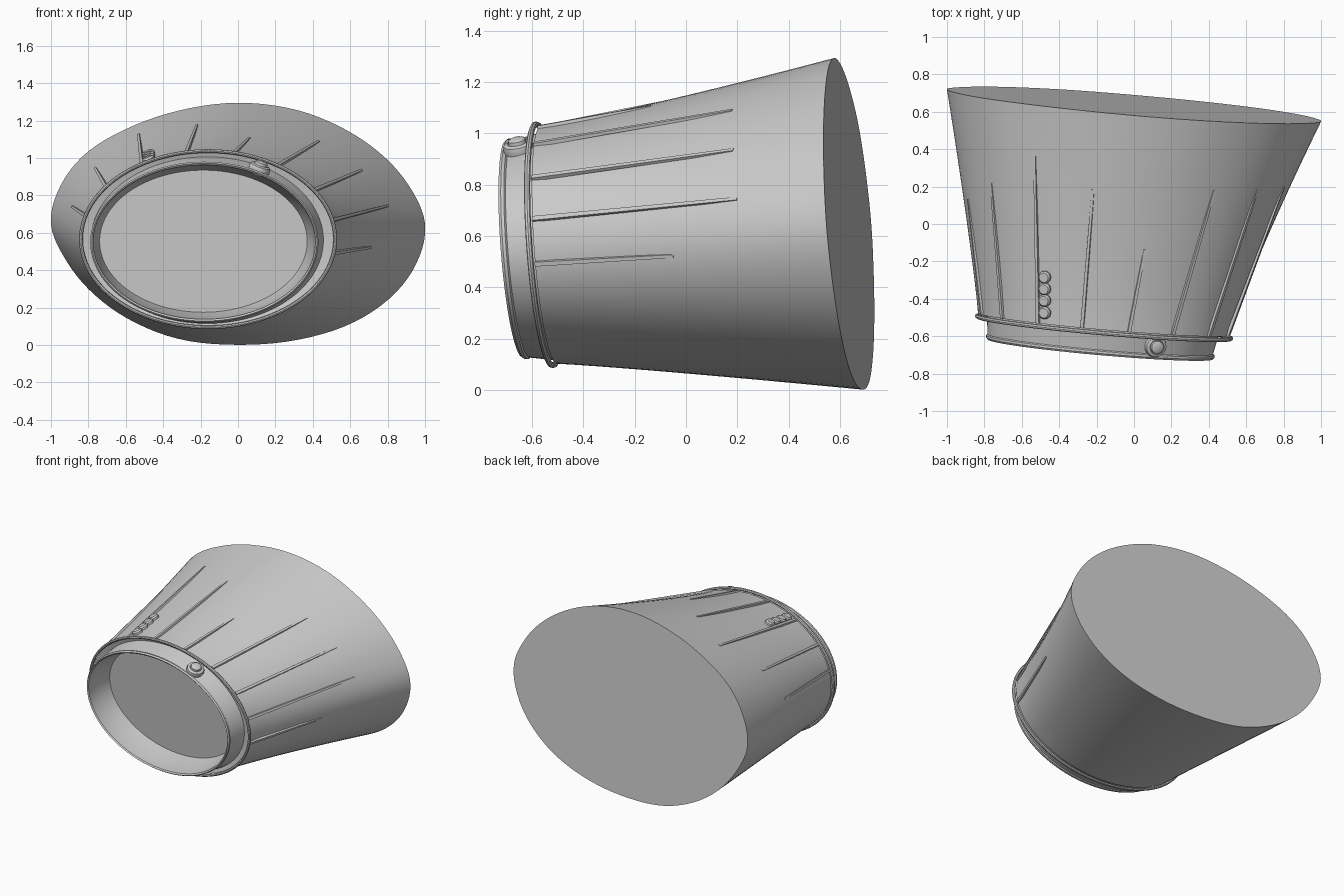
import bpy, bmesh, math
from mathutils import Vector, Matrix

if "Cube" in bpy.data.objects:
    bpy.data.objects.remove(bpy.data.objects["Cube"])

N = 96
mat = bpy.data.materials.new("plain grey")
mat.diffuse_color = (0.6, 0.6, 0.6, 1)
mat.use_nodes = True
mat.node_tree.nodes["Principled BSDF"].inputs["Base Color"].default_value = mat.diffuse_color

# Outline of the wide end: radius factor every 18 degrees around its ellipse
FLARE = [1.0, .968, .958, .968, .992, 1.0, .988, .985, 1.0, 1.0,
         1.0, .968, .965, .982, 1.003, 1.0, 1.010, 1.022, 1.018, 1.008]


def flare(u):
    """Smooth periodic interpolation of the outline factors."""
    k = (u / (2 * math.pi) * 20) % 20
    i, f = int(k), k - int(k)
    a, b, c, d = (FLARE[(i + j) % 20] for j in (-1, 0, 1, 2))
    return b + .5 * f * (c - a + f * (2*a - 5*b + 4*c - d + f * (3*(b - c) + d - a)))


def finish(name, bm):
    bmesh.ops.recalc_face_normals(bm, faces=bm.faces)
    me = bpy.data.meshes.new(name)
    bm.to_mesh(me)
    bm.free()
    me.materials.append(mat)
    ob = bpy.data.objects.new(name, me)
    bpy.context.collection.objects.link(ob)
    return ob


def loft(name, rings, cap_start=False, cap_end=False, closed=False):
    """Skin a list of equally long point loops."""
    bm = bmesh.new()
    vs = [[bm.verts.new(p) for p in r] for r in rings]
    pairs = list(zip(vs, vs[1:])) + ([(vs[-1], vs[0])] if closed else [])
    for a, b in pairs:
        n = len(a)
        for i in range(n):
            j = (i + 1) % n
            bm.faces.new((a[i], a[j], b[j], b[i]))
    if cap_start:
        bm.faces.new(vs[0])
    if cap_end:
        bm.faces.new(vs[-1])
    return finish(name, bm)


def tilted(cx, cz, rx, rz, y, sx=-.088, sz=-.075):
    """Ellipse lying in a slightly tilted cross plane."""
    out = []
    for i in range(N):
        u = 2 * math.pi * i / N
        dx, dz = rx * math.cos(u), rz * math.sin(u)
        out.append(Vector((cx + dx, y + sx * dx + sz * dz, cz + dz)))
    return out


def lerp(a, b, s):
    return a + (b - a) * s


def section(t):
    s = max(t, 0) ** 1.14
    return s, lerp(-.16, 0, s), lerp(.566, .648, s), lerp(.674, 1, s), lerp(.464, .647, s)


def surf(u, t):
    """Point on the flared body."""
    s, cx, cz, rx, rz = section(t)
    k = lerp(1, flare(u), s)
    dx, dz = k * rx * math.cos(u), k * rz * math.sin(u)
    return Vector((cx + dx, lerp(-.535, .635, t) - .0875 * dx - lerp(.068, .085, t) * dz, cz + dz))


def normal(u, t):
    n = (surf(u + .01, t) - surf(u - .01, t)).cross(surf(u, t + .01) - surf(u, max(t - .01, 0)))
    n.normalize()
    out = Vector((math.cos(u), 0, math.sin(u)))
    return n if n.dot(out) > 0 else -n


# Flared body with a closed wide end and a small front shoulder
shoulder = tilted(-.165, .56, .62, .44, -.525, -.088, -.068)
loft("flared_body",
     [shoulder] + [[surf(2 * math.pi * i / N, j / 16) for i in range(N)] for j in range(17)],
     cap_end=True)

# Narrow front collar with a deeply recessed plate
loft("front_collar", [
    tilted(-.185, .555, .555, .38, -.465),
    tilted(-.182, .552, .588, .406, -.57),
    tilted(-.18, .55, .594, .412, -.662),
    tilted(-.18, .55, .602, .422, -.670),
    tilted(-.18, .55, .610, .430, -.660),
    tilted(-.18, .55, .610, .430, -.648),
    tilted(-.18, .55, .603, .424, -.642),
    tilted(-.165, .56, .622, .446, -.525)], cap_start=True)

# Wire ring standing just in front of the joint
loft("joint_ring", [
    tilted(-.16, .566, .680 + .010 * math.cos(a), .471 + .010 * math.cos(a),
           -.552 + .012 * math.sin(a), -.0876, -.068)
    for a in (2 * math.pi * k / 8 for k in range(8))], closed=True)

# Straight pleats: start x, z, end x, z, end fraction along the body
PLEATS = [(-.82, .69, -.89, .74, .52), (-.72, .85, -.77, .95, .615),
          (-.53, .98, -.525, 1.12, .78), (-.28, 1.03, -.22, 1.18, .64),
          (-.02, 1.04, .06, 1.11, .385), (.22, .97, .43, 1.09, .68),
          (.41, .83, .67, .94, .69), (.52, .67, .83, .75, .70), (.52, .49, .73, .52, .47)]


def angle(x, z, t):
    s, cx, cz, rx, rz = section(t)
    return math.atan2((z - cz) / rz, (x - cx) / rx)


for k, (x0, z0, x1, z1, t1) in enumerate(PLEATS):
    u0, u1 = angle(x0, z0, 0), angle(x1, z1, t1)
    a, b = surf(u0, 0), surf(u1, t1)
    rings = []
    for p, n, w, h in ((a, normal(u0, 0), .011, .010), (b, normal(u1, t1), .008, .003)):
        side = n.cross(b - a).normalized()
        rings.append([p - side * w - n * .006, p - side * w * .8 + n * h,
                      p + side * w * .8 + n * h, p + side * w - n * .006])
    loft(f"pleat_{k + 1}", rings, True, True)


def stud(name, pos, n, layers, sides):
    """Stacked round profile of (radius, height) pairs standing along n."""
    m = Matrix.Translation(pos) @ n.to_track_quat('Z', 'Y').to_matrix().to_4x4()
    rings = [[m @ Vector((r * math.cos(2 * math.pi * i / sides),
                          r * math.sin(2 * math.pi * i / sides), h))
              for i in range(sides)] for r, h in layers]
    return loft(name, rings, True, True)


# Row of four small buttons
for k, y in enumerate((-.487, -.42, -.357, -.293)):
    t = (y + .55) / 1.19
    u = angle(-.475, 1.0, 0)
    for _ in range(20):
        u += (surf(u, t).x + .475) * .8
    stud(f"button_{k + 1}", surf(u, t), normal(u, t),
         [(.034, -.01), (.034, .014), (.026, .024)], 12)

# Round clasp on the collar
stud("collar_clasp", Vector((.112, -.652, .935)), Vector((.33, -.2, .92)).normalized(),
     [(.055, -.02), (.060, .012), (.056, .026), (.040, .032), (.036, .030),
      (.034, .044), (.022, .050)], 16)

# Smooth shading with kept edges
bpy.ops.object.select_all(action='SELECT')
bpy.context.view_layer.objects.active = bpy.data.objects["flared_body"]
bpy.ops.object.shade_smooth_by_angle(angle=math.radians(35))
